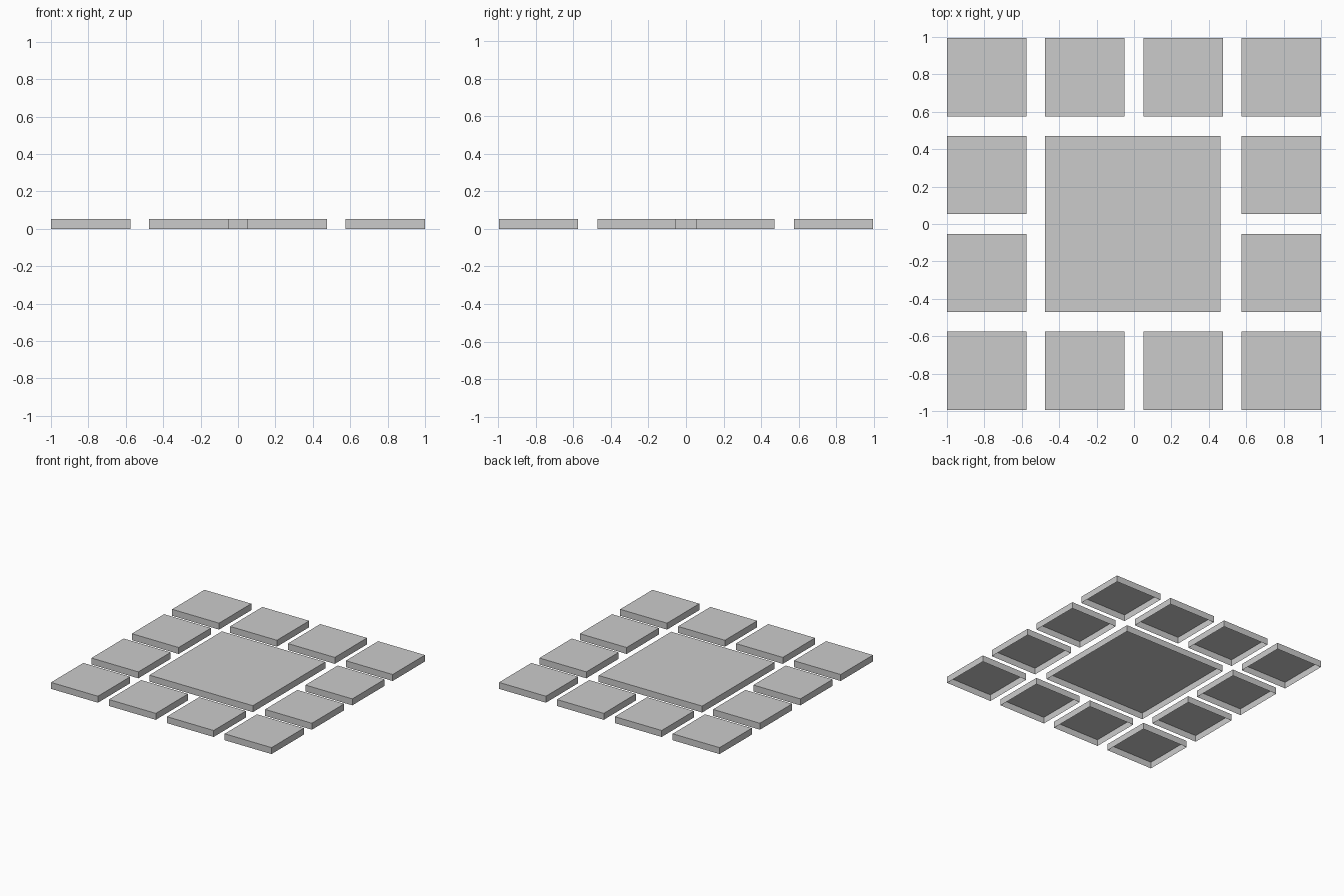
import bpy, bmesh
from mathutils import Matrix, Vector

if "Cube" in bpy.data.objects:
    bpy.data.objects.remove(bpy.data.objects["Cube"])

HEIGHT = 0.053
TILE_X, TILE_Y = 0.425, 0.418
PITCH_X, PITCH_Y = 0.525, 0.523


def open_slab(name, cx, cy, sx, sy):
    """Thin box with an open underside."""
    bm = bmesh.new()
    bmesh.ops.create_cube(bm, size=1, matrix=Matrix.LocRotScale(
        Vector((0, 0, HEIGHT / 2)), None, Vector((sx, sy, HEIGHT))))
    bm.normal_update()
    under = [f for f in bm.faces if f.normal.z < -0.5]
    bmesh.ops.delete(bm, geom=under, context='FACES_ONLY')
    mesh = bpy.data.meshes.new(name)
    bm.to_mesh(mesh)
    bm.free()
    ob = bpy.data.objects.new(name, mesh)
    ob.location = (cx, cy, 0)
    bpy.context.collection.objects.link(ob)


# ring of small border tiles
for i in range(4):
    for j in range(4):
        if i in (0, 3) or j in (0, 3):
            open_slab(f"border_tile_{i}_{j}", (i - 1.5) * PITCH_X,
                      (j - 1.5) * PITCH_Y, TILE_X, TILE_Y)

# large centre tile
open_slab("centre_tile", -0.006, 0, 0.938, 0.939)
